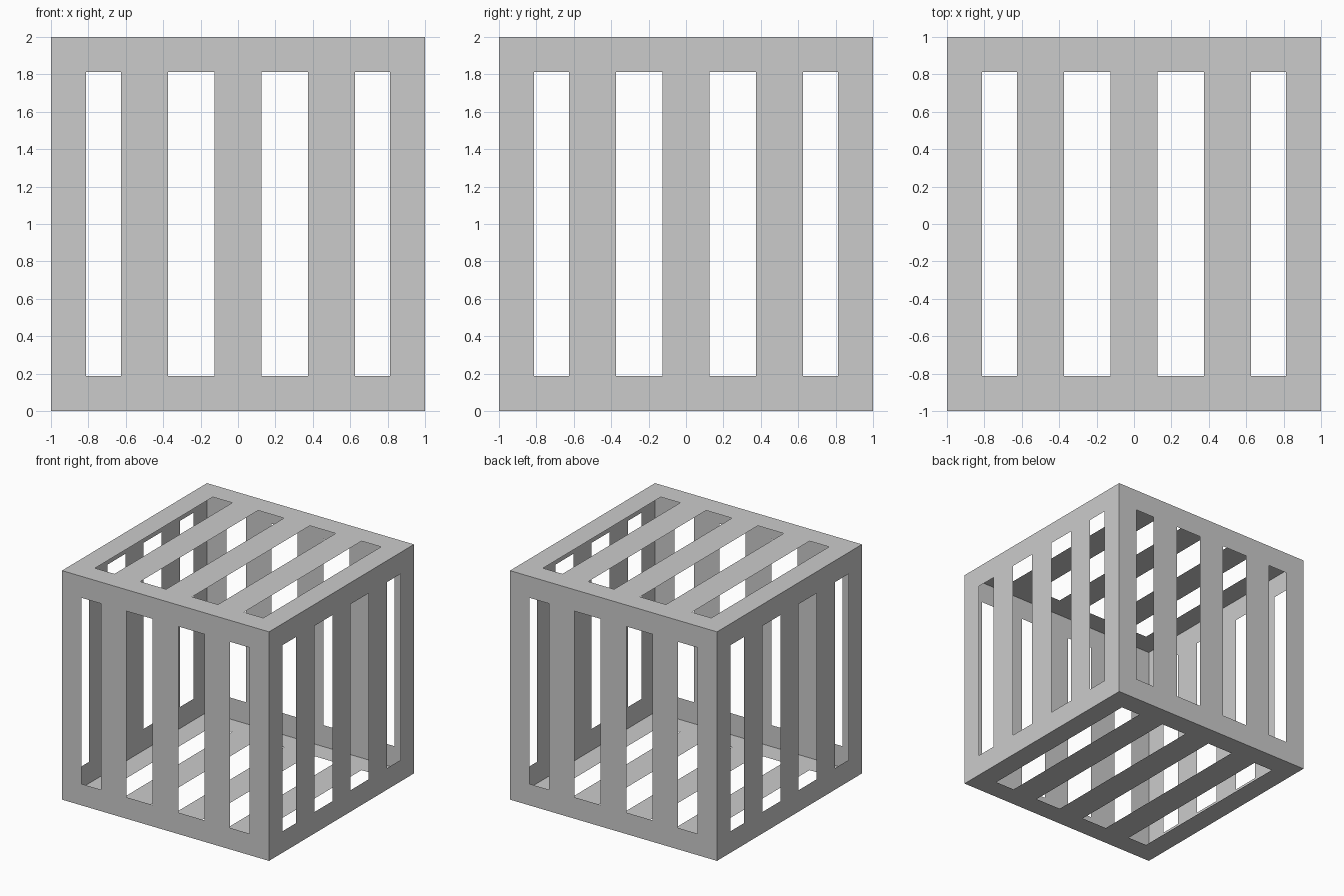
import bpy, bmesh
from math import pi
from mathutils import Matrix

if "Cube" in bpy.data.objects:
    bpy.data.objects.remove(bpy.data.objects["Cube"])

# Slot layout shared by all six thin panels
XS = [-1, -0.8125, -0.625, -0.375, -0.125, 0.125, 0.375, 0.625, 0.8125, 1]
YS = [-1, -0.8125, 0.8125, 1]


def slatted_panel(name, rotation):
    """Flat square panel with four slots, one unit out from the cage centre."""
    bm = bmesh.new()
    grid = [[bm.verts.new((x, y, 1)) for x in XS] for y in YS]
    for j in range(len(YS) - 1):
        for i in range(len(XS) - 1):
            if j == 1 and i % 2 == 1:
                continue  # open slot
            bm.faces.new((grid[j][i], grid[j][i + 1],
                          grid[j + 1][i + 1], grid[j + 1][i]))
    bm.transform(Matrix.Translation((0, 0, 1)) @ rotation)
    mesh = bpy.data.meshes.new(name)
    bm.to_mesh(mesh)
    bm.free()
    obj = bpy.data.objects.new(name, mesh)
    bpy.context.collection.objects.link(obj)


# Top and bottom, slots running front to back
slatted_panel("top_panel", Matrix.Identity(4))
slatted_panel("bottom_panel", Matrix.Rotation(pi, 4, 'Y'))

# Four upright sides, slots running vertically
for k, side in enumerate(("front", "right", "back", "left")):
    slatted_panel(side + "_panel",
                  Matrix.Rotation(k * pi / 2, 4, 'Z') @ Matrix.Rotation(pi / 2, 4, 'X'))
